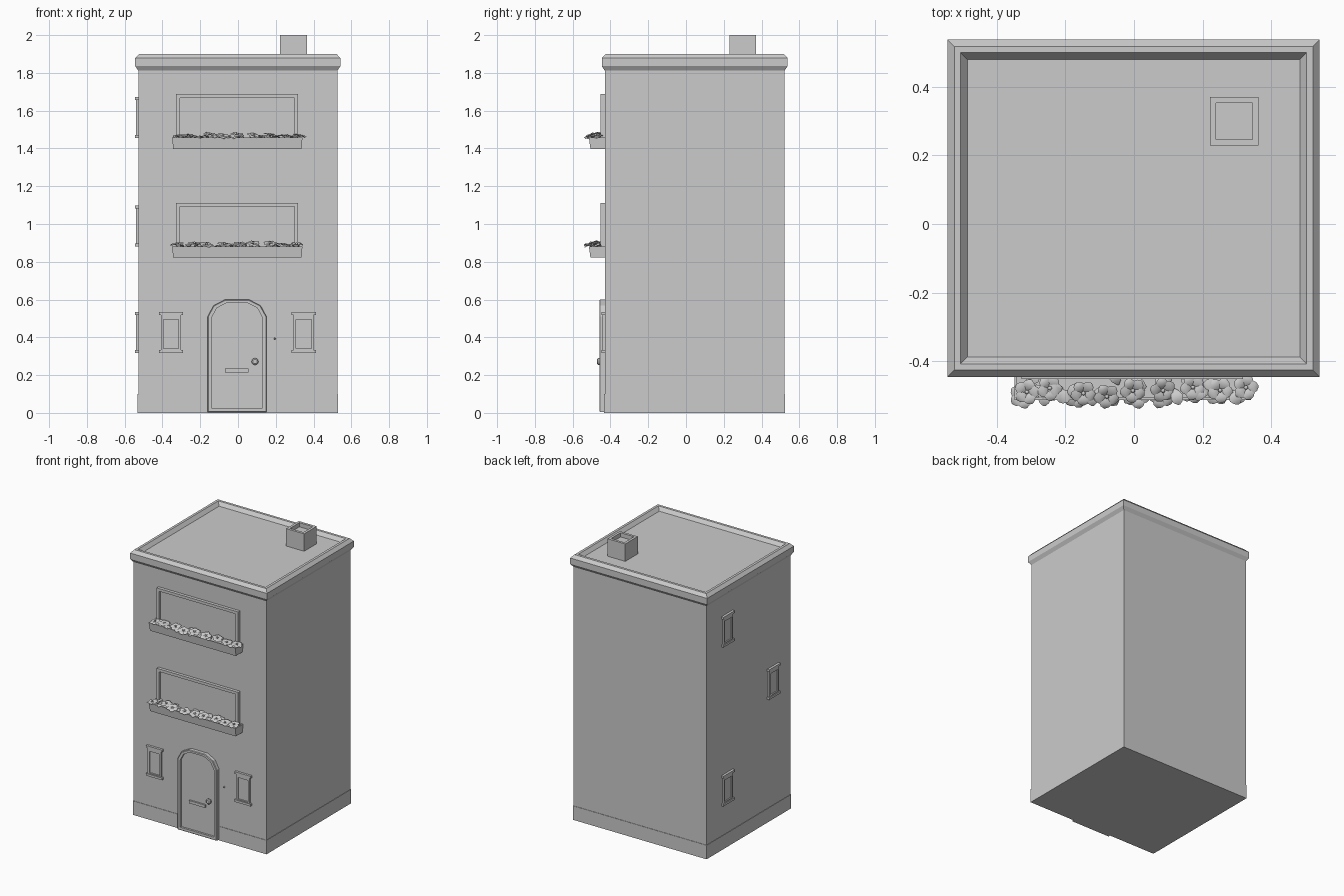
import bpy, bmesh, math, random
from mathutils import Matrix, Vector

cube = bpy.data.objects.get("Cube")
if cube:
    bpy.data.objects.remove(cube, do_unlink=True)

random.seed(4)
GREY = (0.6, 0.6, 0.6, 1)
mat = bpy.data.materials.new("plain_grey")
mat.use_nodes = True
mat.diffuse_color = GREY
mat.node_tree.nodes["Principled BSDF"].inputs["Base Color"].default_value = GREY

LEFT, RIGHT, FRONT, BACK = -0.528, 0.526, -0.43, 0.522


def finish(name, bm, loc=(0, 0, 0), turn=0, smooth=False):
    me = bpy.data.meshes.new(name)
    bm.to_mesh(me)
    bm.free()
    me.materials.append(mat)
    ob = bpy.data.objects.new(name, me)
    bpy.context.collection.objects.link(ob)
    ob.location = loc
    ob.rotation_euler.z = turn
    if smooth:
        for p in me.polygons:
            p.use_smooth = True
    return ob


def loft(name, rings, loc=(0, 0, 0), turn=0):
    """Skin a run of closed rings and cap both ends."""
    bm = bmesh.new()
    loops = [[bm.verts.new(p) for p in ring] for ring in rings]
    n = len(loops[0])
    for a, b in zip(loops, loops[1:]):
        for i in range(n):
            j = (i + 1) % n
            bm.faces.new((a[i], a[j], b[j], b[i]))
    bm.faces.new(loops[0])
    bm.faces.new(loops[-1])
    bmesh.ops.recalc_face_normals(bm, faces=bm.faces)
    return finish(name, bm, loc, turn)


def flat_rect(x0, x1, y0, y1, z):
    return [(x0, y0, z), (x1, y0, z), (x1, y1, z), (x0, y1, z)]


def wall_ring(grow, z):
    return flat_rect(LEFT - grow, RIGHT + grow, FRONT - grow, BACK + grow, z)


def box(name, x0, x1, y0, y1, z0, z1, loc=(0, 0, 0), turn=0):
    return loft(name, [flat_rect(x0, x1, y0, y1, z0), flat_rect(x0, x1, y0, y1, z1)], loc, turn)


def upright_rect(half, z0, z1, y):
    return [(-half, y, z0), (half, y, z0), (half, y, z1), (-half, y, z1)]


def arch(half, bottom, spring, rise, y):
    curve = [(1, 0), (0.8, 0.65), (0.42, 1), (-0.42, 1), (-0.8, 0.65), (-1, 0)]
    return [(-half, y, bottom), (half, y, bottom)] + [
        (half * u, y, spring + rise * v) for u, v in curve]


def knob(name, loc, profile):
    """Round turned part whose axis points forward; profile is (radius, depth)."""
    rings = [[(r * math.cos(a * math.tau / 16), -d, r * math.sin(a * math.tau / 16))
              for a in range(16)] for r, d in profile]
    return loft(name, rings, loc)


# Walls with a thin plinth
loft("walls", [wall_ring(0, 0.02), wall_ring(0, 1.83)])
loft("plinth", [wall_ring(0.003, 0), wall_ring(0.003, 0.1)])

# Cornice and sunken flat roof
loft("cornice_and_roof", [
    wall_ring(0, 1.812), wall_ring(0.016, 1.836), wall_ring(0.016, 1.878),
    wall_ring(-0.004, 1.9), wall_ring(-0.022, 1.9), wall_ring(-0.042, 1.875)])

# Chimney with hollow top
def chimney_ring(half, z):
    return flat_rect(0.293 - half, 0.293 + half, 0.3 - half, 0.3 + half, z)


loft("chimney", [chimney_ring(0.071, 1.86), chimney_ring(0.071, 2.0),
                 chimney_ring(0.053, 2.0), chimney_ring(0.053, 1.97)])


# Small windows: recessed frame, lintel and sill
def small_window(name, loc, turn=0):
    loft(name + "_frame", [
        upright_rect(0.053, -0.1, 0.1, 0.005), upright_rect(0.053, -0.1, 0.1, -0.012),
        upright_rect(0.04, -0.085, 0.07, -0.012), upright_rect(0.04, -0.085, 0.07, -0.003)],
        loc, turn)
    for part, z in (("lintel", 0.1), ("sill", -0.1)):
        box(name + "_" + part, -0.064, 0.064, -0.017, 0.005, z - 0.008, z + 0.008, loc, turn)


for x in (-0.354, 0.348):
    small_window("front_window", (x, FRONT, 0.425))
for y, z in ((0.29, 0.425), (-0.23, 0.99), (0.29, 1.564)):
    small_window("side_window", (LEFT, y, z), -math.pi / 2)

# Arched door with frame, letter slot, knob and bell
DOOR_X = -0.005
loft("door", [
    arch(0.156, 0.004, 0.51, 0.089, 0.005), arch(0.156, 0.004, 0.51, 0.089, -0.024),
    arch(0.152, 0.008, 0.51, 0.085, -0.028), arch(0.134, 0.026, 0.505, 0.077, -0.028),
    arch(0.134, 0.026, 0.505, 0.077, -0.014)], (DOOR_X, FRONT, 0))
box("letter_slot", -0.07, 0.056, -0.456, -0.44, 0.215, 0.235)
knob("door_knob", (0.09, -0.44, 0.272),
     [(0.01, 0), (0.01, 0.012), (0.018, 0.016), (0.018, 0.026), (0.012, 0.031)])
knob("door_bell", (0.195, FRONT, 0.393), [(0.005, -0.002), (0.005, 0.01), (0.003, 0.013)])


# Petal or leaf blade with a raised midrib and drooping tip
def blade(bm, length, width, droop, matrix):
    rows = []
    for t, w in ((0, 0.12), (0.3, 0.75), (0.6, 1), (0.85, 0.7), (1, 0.15)):
        z = 0.25 * length * math.sin(t * math.pi * 0.7) - droop * t * t * length
        rows.append([bm.verts.new(matrix @ Vector((t * length, s * w * width / 2,
                                                   z - abs(s) * width * 0.1)))
                     for s in (-1, 0, 1)])
    for a, b in zip(rows, rows[1:]):
        for i in range(2):
            bm.faces.new((a[i], b[i], b[i + 1], a[i + 1]))


def flower(bm, place):
    for k in range(5):
        blade(bm, 0.038, 0.036, 0.1, place @ Matrix.Rotation(k * math.tau / 5, 4, 'Z'))
    bmesh.ops.create_icosphere(bm, subdivisions=1, radius=0.007,
                               matrix=place @ Matrix.Translation((0, 0, 0.006)))


def planting(z):
    bm = bmesh.new()
    for i in range(9):
        place = (Matrix.Translation((-0.32 + i * 0.08 + random.uniform(-0.012, 0.012),
                                     random.uniform(-0.505, -0.475), z + random.uniform(0.002, 0.012)))
                 @ Matrix.Rotation(random.uniform(0.05, 0.35), 4, 'X')
                 @ Matrix.Rotation(random.uniform(-0.2, 0.2), 4, 'Y')
                 @ Matrix.Rotation(random.uniform(0, math.tau), 4, 'Z'))
        flower(bm, place)
    for i in range(24):
        place = (Matrix.Translation((-0.315 + i * 0.027, random.uniform(-0.49, -0.465), z - 0.004))
                 @ Matrix.Rotation(random.uniform(0, math.tau), 4, 'Z')
                 @ Matrix.Rotation(random.uniform(-0.3, 0), 4, 'Y'))
        blade(bm, 0.05, 0.038, 0.3, place)
    finish("flowers_and_leaves", bm, smooth=True)


# Wide windows, each with a planted flower box
for top in (1.112, 1.688):
    low = top - 0.29
    loft("wide_window", [
        upright_rect(0.323, low + 0.03, top, 0.005), upright_rect(0.323, low + 0.03, top, -0.022),
        upright_rect(0.303, low + 0.05, top - 0.02, -0.022),
        upright_rect(0.303, low + 0.05, top - 0.02, -0.005)], (-0.005, FRONT, 0))
    rim = low + 0.06
    loft("flower_box", [
        flat_rect(-0.343, 0.337, -0.506, -0.425, low),
        flat_rect(-0.349, 0.341, -0.514, -0.425, rim),
        flat_rect(-0.341, 0.333, -0.506, -0.433, rim),
        flat_rect(-0.341, 0.333, -0.506, -0.433, rim - 0.012)])
    planting(rim + 0.003)
